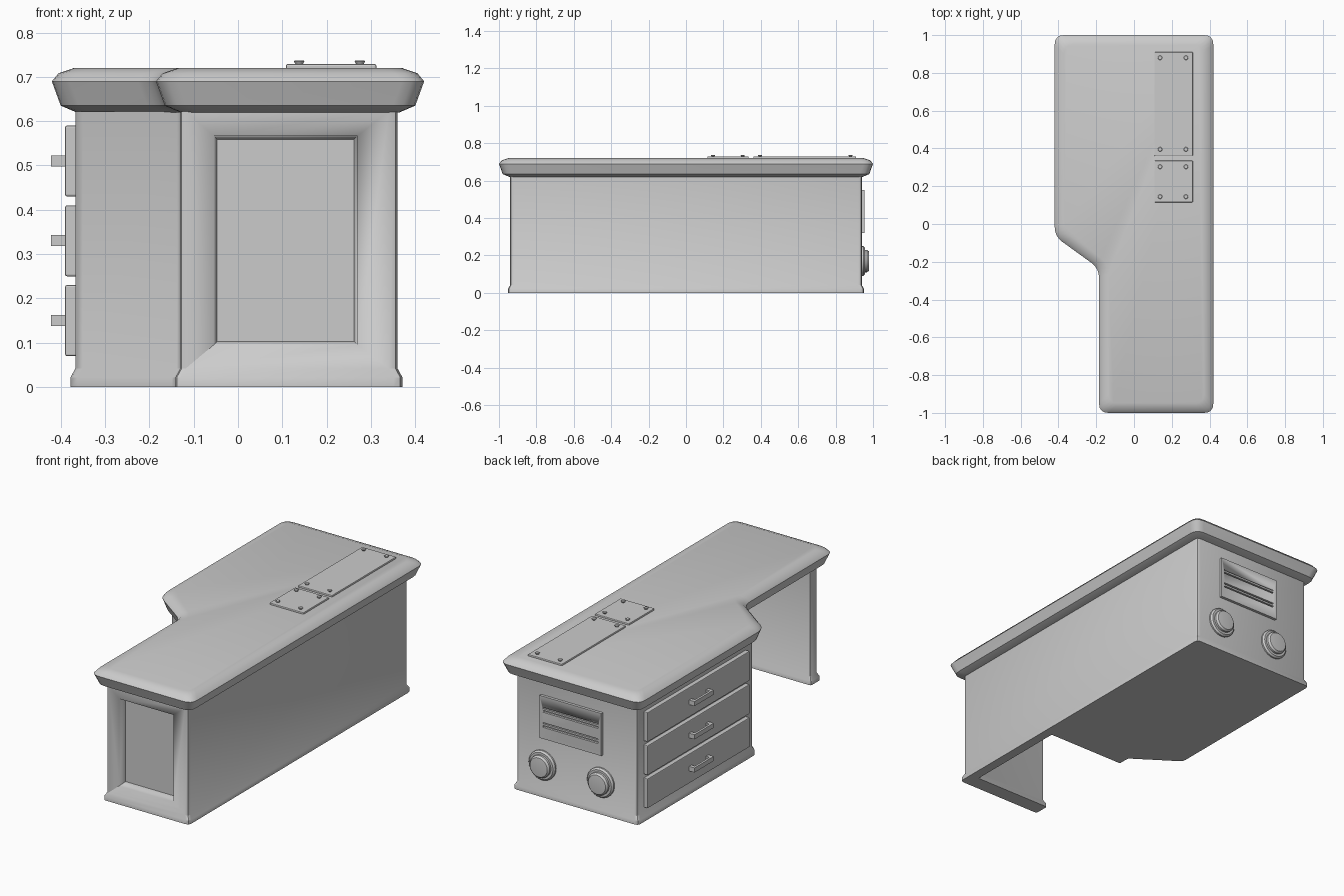
import bpy, bmesh
from math import sin, cos, pi, radians
from mathutils import Vector

if "Cube" in bpy.data.objects:
    bpy.data.objects.remove(bpy.data.objects["Cube"])


def finish(name, bm, angle=35, bevel=0):
    bmesh.ops.recalc_face_normals(bm, faces=bm.faces)
    me = bpy.data.meshes.new(name)
    bm.to_mesh(me)
    bm.free()
    ob = bpy.data.objects.new(name, me)
    bpy.context.collection.objects.link(ob)
    if bevel:
        m = ob.modifiers.new("bevel", 'BEVEL')
        m.width, m.segments = bevel, 2
    else:
        bpy.ops.object.select_all(action='DESELECT')
        ob.select_set(True)
        bpy.context.view_layer.objects.active = ob
        bpy.ops.object.shade_smooth_by_angle(angle=radians(angle))
    return ob


def skin(name, rings, angle=35):
    """Closed skin through rings of equal point count."""
    bm = bmesh.new()
    vs = [[bm.verts.new(p) for p in r] for r in rings]
    n = len(vs[0])
    for a, b in zip(vs, vs[1:]):
        for i in range(n):
            j = (i + 1) % n
            bm.faces.new((a[i], a[j], b[j], b[i]))
    bm.faces.new(vs[0])
    bm.faces.new(vs[-1])
    return finish(name, bm, angle)


def box(name, lo, hi, bevel=0):
    bm = bmesh.new()
    bmesh.ops.create_cube(bm, size=1)
    lo, hi = Vector(lo), Vector(hi)
    for v in bm.verts:
        v.co = (lo + hi) / 2 + v.co * (hi - lo)
    return finish(name, bm, bevel=bevel)


def outline(pts, inset, z, radii, seg):
    """Inset a counter-clockwise outline and round its corners."""
    P = [Vector(p) for p in pts]
    n = len(P)
    Q = []
    for i in range(n):
        e1, e2 = (P[i] - P[i - 1]).normalized(), (P[(i + 1) % n] - P[i]).normalized()
        n1, n2 = Vector((-e1.y, e1.x)), Vector((-e2.y, e2.x))
        Q.append(P[i] + (n1 + n2) * inset / (1 + n1.dot(n2)))
    ring = []
    for i, q in enumerate(Q):
        a = q + (Q[i - 1] - q).normalized() * radii[i]
        b = q + (Q[(i + 1) % n] - q).normalized() * radii[i]
        for k in range(seg + 1):
            t = k / seg
            p = a * (1 - t) ** 2 + q * 2 * t * (1 - t) + b * t * t
            ring.append((p.x, p.y, z))
    return ring


def cut(ob, cutter):
    m = ob.modifiers.new("cut", 'BOOLEAN')
    m.operation, m.object, m.solver = 'DIFFERENCE', cutter, 'EXACT'
    cutter.hide_render = True
    cutter.hide_set(True)


def turned(name, centre, profile, axis, n):
    """Turned part: profile is (radius, distance along axis)."""
    rings = []
    for r, h in profile:
        ring = []
        for k in range(n):
            c, s = r * cos(2 * pi * k / n), r * sin(2 * pi * k / n)
            ring.append(Vector(centre) + Vector((c, s, h) if axis == 'z' else (c, h, s)))
        rings.append(ring)
    return skin(name, rings)


# Worktop with moulded edge
top = [(.42, 1), (-.42, 1), (-.42, -.065), (-.185, -.235), (-.185, -1), (.42, -1)]
edge = [(.62, .055), (.635, .02), (.69, 0), (.708, .015), (.72, .05)]
skin("worktop", [outline(top, i, z, [.05] * 6, 4) for z, i in edge], 40)

# Pedestal, back panel and end panel in one carcass with a flared plinth
plan = [(.36, .94), (-.367, .94), (-.367, -.05), (-.13, -.21), (-.13, -.27),
        (.33, -.27), (.33, -.88), (-.13, -.88), (-.13, -.94), (.36, -.94)]
radii = [.02, .02, .02, .01, .008, .005, .005, .01, .012, .02]
levels = [(0, -.011), (.022, -.011), (.042, 0), (.622, 0)]
body = skin("carcass", [outline(plan, i, z, radii, 2) for z, i in levels], 30)


# Recessed field in the end panel
def rect(g, y):
    return [(-.055 + g, y, .095 + g), (.27 - g, y, .095 + g),
            (.27 - g, y, .567 - g), (-.055 + g, y, .567 - g)]


cut(body, skin("recess_cutter", [rect(-.002, -.95), rect(0, -.94), rect(.008, -.895)]))

# Drawers with bar handles
for k in range(3):
    z = .07 + .18 * k
    box(f"drawer_{k}", (-.39, .01, z), (-.36, .885, z + .16), .004)
    box(f"handle_bar_{k}", (-.422, .365, z + .068), (-.41, .53, z + .093))
    for j, y in enumerate((.365, .51)):
        box(f"handle_post_{k}_{j}", (-.412, y, z + .068), (-.385, y + .02, z + .093))

# Slotted vent plate on the back
vent = box("vent_plate", (-.16, .93, .32), (.21, .955, .55))
for k, z in enumerate((.395, .477)):
    cut(vent, box(f"vent_cutter_{k}", (-.14, .943, z - .013), (.19, .97, z + .013)))
    box(f"vent_bar_{k}", (-.14, .94, z - .004), (.19, .953, z + .006))

# Round stepped knobs on the back
for k, x in enumerate((-.15, .2)):
    turned(f"back_knob_{k}", (x, 0, .17),
           [(.08, .93), (.08, .948), (.072, .957), (.06, .957), (.06, .968),
            (.052, .978), (.045, .979)], 'y', 24)

# Screwed plates on the worktop
for k, (y0, y1, s0, s1) in enumerate(((.36, .91, .395, .88), (.115, .335, .145, .303))):
    box(f"top_plate_{k}", (.108, y0, .71), (.312, y1, .729), .004)
    for j, (x, y) in enumerate((x, y) for x in (.138, .275) for y in (s0, s1)):
        turned(f"screw_{k}_{j}", (x, y, 0), [(.006, .725), (.012, .735), (.01, .737)], 'z', 10)
